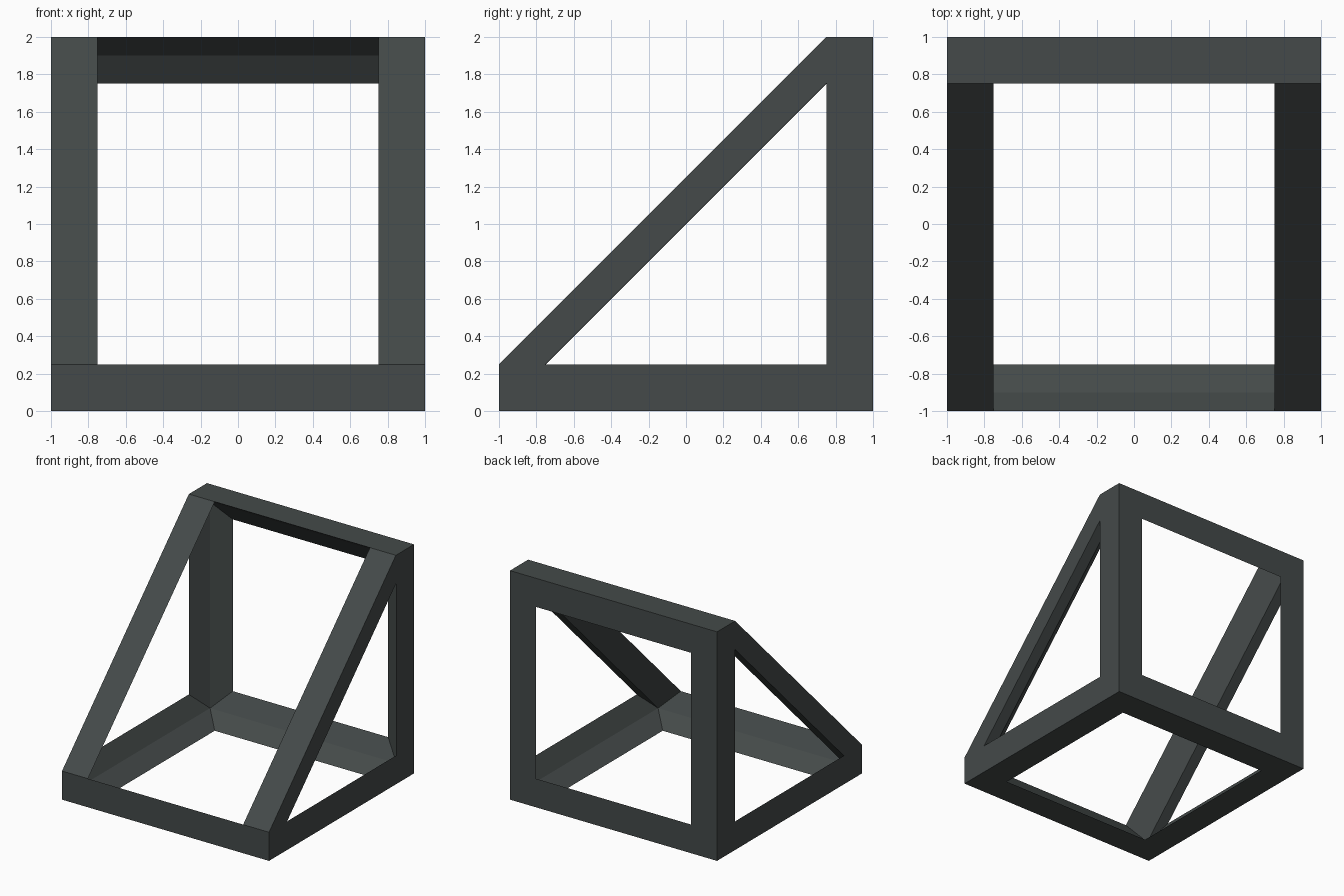
import bpy, bmesh

if "Cube" in bpy.data.objects:
    bpy.data.objects.remove(bpy.data.objects["Cube"])

# Wedge-shaped open frame: each panel has a window whose edges slope in to a smaller inner wedge
R, W, P = 1.0, 0.75, 0.9          # half-widths: outer, window, inner edge

bm = bmesh.new()


def face(points):
    """Add a face on the right side and its mirror image on the left."""
    for s in (1, -1):
        bm.faces.new([bm.verts.new((s * x, y, z)) for x, y, z in points])


def strip(a, b, closed=False):
    """Join two matching paths with quads."""
    n = len(a)
    for i in range(n if closed else n - 1):
        j = (i + 1) % n
        face([a[i], a[j], b[j], b[i]])


def path(x, start, end):
    """Right half of a rectangle between two (y, z) edges."""
    return [(0, *start), (x, *start), (x, *end), (0, *end)]


# Inner wedge corners in (y, z)
i_front, i_back, i_top = (-P, 0.1), (P, 0.1), (P, 1.9)

# Bottom panel
win = path(W, (-W, 0), (W, 0))
strip(path(R, (-R, 0), (R, 0)), win)
strip(win, path(P, i_front, i_back))

# Back panel
win = path(W, (R, 0.25), (R, 1.75))
strip(path(R, (R, 0), (R, 2)), win)
strip(win, path(P, i_back, i_top))

# Sloped panel: side bars only, the opening runs its full length
win = path(W, (-R, 0.25), (W, 2))
face([(R, -R, 0.25), (R, W, 2), win[2], win[1]])
strip(win, path(P, i_front, i_top))

# Front lip and top ledge
face([(0, -R, 0), (R, -R, 0), (R, -R, 0.25), (W, -R, 0.25), (0, -R, 0.25)])
face([(0, R, 2), (R, R, 2), (R, W, 2), (W, W, 2), (0, W, 2)])

# Triangular side panel
hole = [(R, -W, 0.25), (R, W, 0.25), (R, W, 1.75)]
rim = [(R, -R, 0), (R, R, 0), (R, R, 2), (R, W, 2), (R, -R, 0.25)]
strip(rim[:3], hole)
face([rim[2], rim[3], hole[2]])
face([rim[3], rim[4], hole[0], hole[2]])
face([rim[4], rim[0], hole[0]])
strip(hole, [(P, *i_front), (P, *i_back), (P, *i_top)], closed=True)

bmesh.ops.remove_doubles(bm, verts=bm.verts[:], dist=1e-4)
bmesh.ops.recalc_face_normals(bm, faces=bm.faces[:])

mesh = bpy.data.meshes.new("wedge_frame")
bm.to_mesh(mesh)
bm.free()

# Dark grey finish
mat = bpy.data.materials.new("dark_grey")
mat.diffuse_color = (0.058, 0.068, 0.067, 1)
mat.use_nodes = True
mat.node_tree.nodes["Principled BSDF"].inputs["Base Color"].default_value = mat.diffuse_color
mesh.materials.append(mat)
bpy.context.collection.objects.link(bpy.data.objects.new("wedge_frame", mesh))
